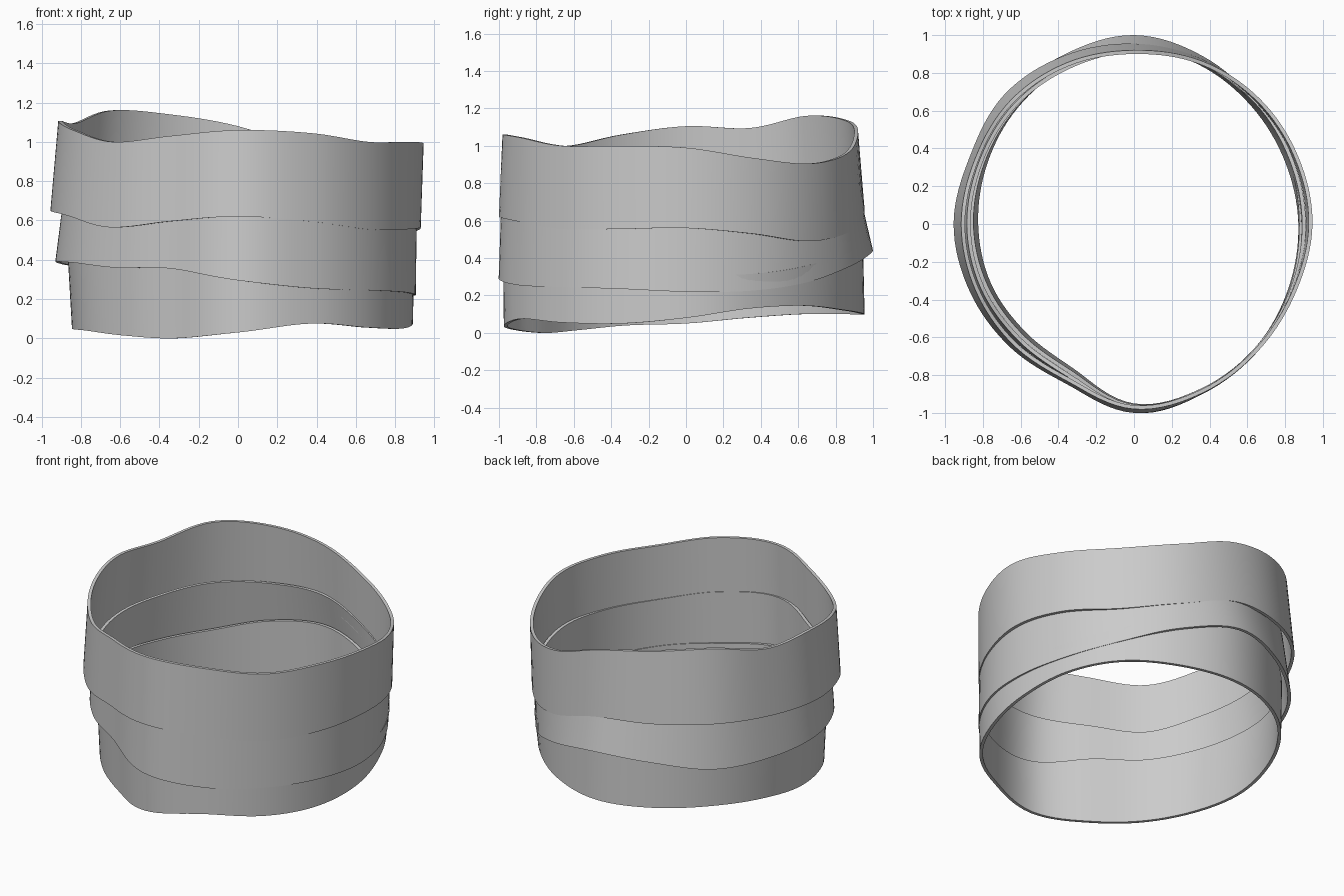
import bpy, bmesh, math

if "Cube" in bpy.data.objects:
    bpy.data.objects.remove(bpy.data.objects["Cube"])

STEPS = 128      # segments around each band
WALL = 0.02      # band thickness
LAP = 0.09       # how far a band tucks up inside the next one

# All profiles hold 16 samples around the ring, counter-clockwise from +x
# Heights of the wavy edges
low_edge = [.08, .13, .145, .12, .10, .10, .10, .08, .05, .04, .015, 0, .03, .075, .055, .05]
mid_edge = [.22, .225, .27, .36, .44, .42, .37, .37, .39, .385, .36, .355, .295, .255, .245, .235]
high_edge = [.56, .53, .49, .54, .65, .675, .68, .66, .65, .625, .565, .595, .62, .595, .555, .555]
rim_edge = [.99, .935, .905, .96, 1.08, 1.14, 1.16, 1.095, 1.105, 1.06, 1.0, 1.03, 1.06, 1.045, 1.0, 1.0]

# Outer radii at the bottom and top of each band
low_bottom = [.89, .885, .90, .93, .955, .925, .89, .86, .845, .84, .83, .85, .97, .96, .935, .905]
low_top = [.895, .905, .92, .935, .945, .92, .895, .875, .87, .86, .85, .865, .975, .96, .935, .91]
mid_bottom = [.905, .90, .915, .96, 1.0, .97, .95, .92, .93, .905, .885, .89, 1.0, .97, .94, .92]
mid_top = [.91, .91, .925, .935, .93, .91, .90, .885, .885, .88, .87, .885, .985, .965, .935, .915]
high_bottom = [.93, .93, .93, .945, .955, .965, .97, .94, .955, .94, .925, .92, 1.0, .97, .94, .925]
high_top = [.945, .94, .94, .935, .92, .925, .925, .91, .915, .91, .905, .905, .98, .965, .94, .93]


def sample(values, t):
    """Smooth periodic interpolation, t in 0..1."""
    n = len(values)
    i = int(t * n)
    f = t * n - i
    a, b, c, d = (values[(i + k) % n] for k in (-1, 0, 1, 2))
    return b + .5 * f * (c - a + f * (2*a - 5*b + 4*c - d + f * (3*(b - c) + d - a)))


def band(name, z_bottom, z_top, r_bottom, r_top):
    bm = bmesh.new()
    rings = []
    # Four closed loops: outer bottom, outer top, inner top, inner bottom
    for zs, rs, inset in ((z_bottom, r_bottom, 0), (z_top, r_top, 0),
                          (z_top, r_top, WALL), (z_bottom, r_bottom, WALL)):
        ring = []
        for s in range(STEPS):
            t = s / STEPS
            r, a = sample(rs, t) - inset, t * math.tau
            ring.append(bm.verts.new((r * math.cos(a), r * math.sin(a), max(0, sample(zs, t)))))
        rings.append(ring)
    for k in range(4):
        p, q = rings[k], rings[(k + 1) % 4]
        for s in range(STEPS):
            e = (s + 1) % STEPS
            bm.faces.new((p[s], p[e], q[e], q[s]))
    bmesh.ops.recalc_face_normals(bm, faces=bm.faces)
    mesh = bpy.data.meshes.new(name)
    bm.to_mesh(mesh)
    bm.free()
    obj = bpy.data.objects.new(name, mesh)
    bpy.context.collection.objects.link(obj)
    bpy.ops.object.select_all(action='DESELECT')
    obj.select_set(True)
    bpy.context.view_layer.objects.active = obj
    bpy.ops.object.shade_smooth_by_angle(angle=math.radians(35))


def raised(edge):
    return [z + LAP for z in edge]


# Three overlapping wraps, lowest first
band("lower_wrap", low_edge, raised(mid_edge), low_bottom, low_top)
band("middle_wrap", mid_edge, raised(high_edge), mid_bottom, mid_top)
band("upper_wrap", high_edge, rim_edge, high_bottom, high_top)
